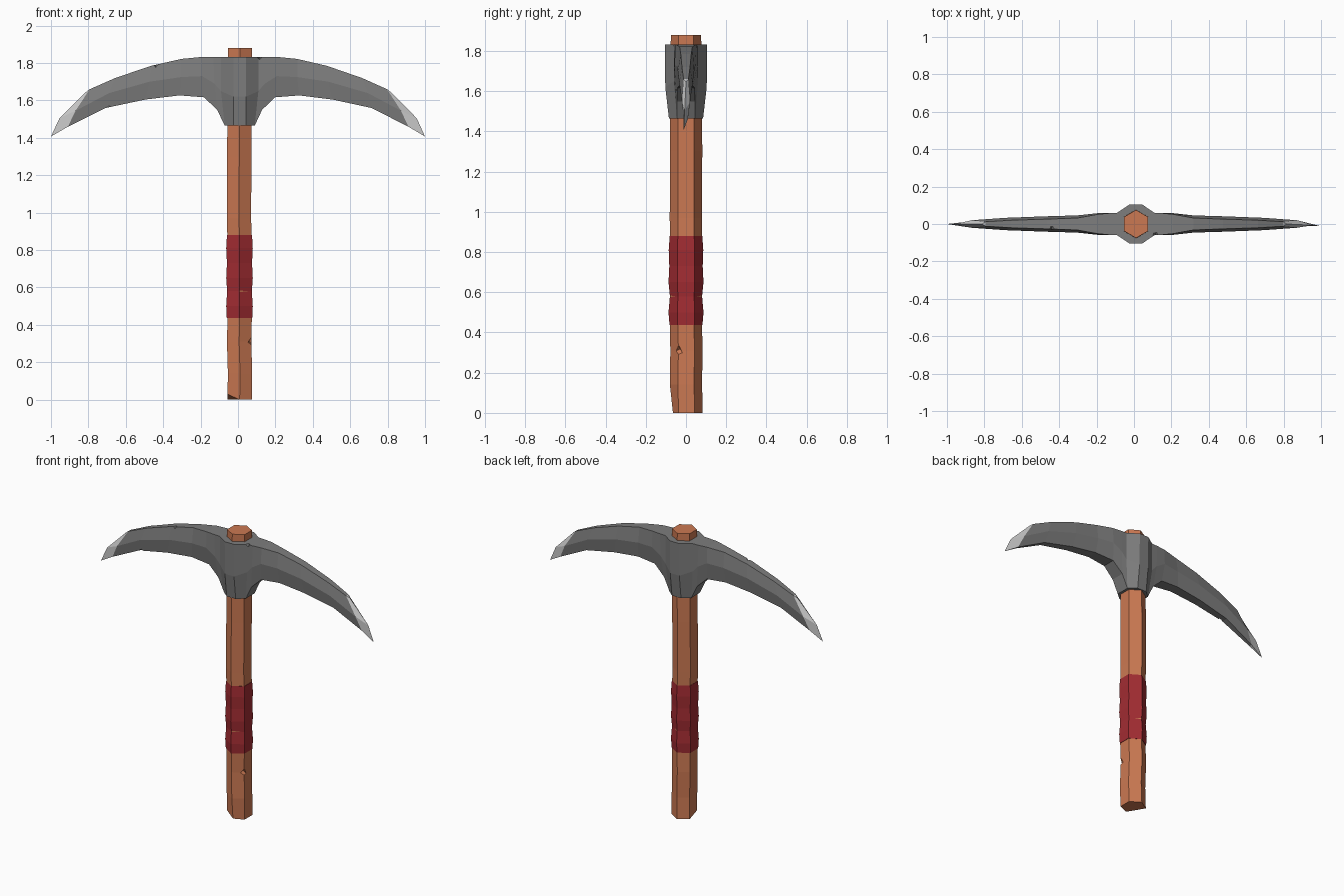
import bpy, bmesh, math
from mathutils import Vector

if "Cube" in bpy.data.objects:
    bpy.data.objects.remove(bpy.data.objects["Cube"])


def material(name, rgb):
    m = bpy.data.materials.new(name)
    m.diffuse_color = (*rgb, 1)
    m.use_nodes = True
    m.node_tree.nodes["Principled BSDF"].inputs["Base Color"].default_value = m.diffuse_color
    return m


WOOD = material("orange wood", (0.60, 0.19, 0.085))
WRAP = material("red wrap", (0.36, 0.025, 0.032))
STEEL = material("grey steel", (0.205, 0.205, 0.205))
EDGE = material("bright sharpened steel", (0.58, 0.58, 0.58))


def loft(name, rings, mats, caps=True, rule=None):
    """Skin a list of equal-sized point rings into one flat-shaded object."""
    bm = bmesh.new()
    loops = [[bm.verts.new(p) for p in ring] for ring in rings]
    n = len(loops[0])
    for k, (a, b) in enumerate(zip(loops, loops[1:])):
        for i in range(n):
            j = (i + 1) % n
            f = bm.faces.new((a[i], a[j], b[j], b[i]))
            f.material_index = rule(k) if rule else 0
    if caps:
        bm.faces.new(loops[0])
        bm.faces.new(loops[-1])
    bmesh.ops.remove_doubles(bm, verts=bm.verts, dist=1e-5)
    bmesh.ops.recalc_face_normals(bm, faces=bm.faces)
    me = bpy.data.meshes.new(name)
    bm.to_mesh(me)
    bm.free()
    for m in mats:
        me.materials.append(m)
    ob = bpy.data.objects.new(name, me)
    bpy.context.collection.objects.link(ob)
    return ob


def hexagon(z, cx, cy, rx=0.065, ry=0.08):
    """Six-sided ring with its points towards front and back."""
    return [Vector((cx + rx / 0.866 * math.cos(math.radians(30 + 60 * i)),
                    cy + ry * math.sin(math.radians(30 + 60 * i)), z))
            for i in range(6)]


def notch(target, mat, place, size):
    """Small chip knocked out of an edge."""
    bpy.ops.mesh.primitive_cube_add(size=size, location=place,
                                    rotation=(0.6, 0.7, 0.5))
    c = bpy.context.object
    c.name = "chip_cutter"
    c.data.materials.append(mat)
    c.hide_render = True
    c.hide_viewport = True
    mod = target.modifiers.new("chip", 'BOOLEAN')
    mod.operation = 'DIFFERENCE'
    mod.object = c


# Handle: slightly wavy hexagonal shaft
shaft = [(0, 0.009, 0.003), (0.14, 0.011, 0), (0.31, 0.006, 0.002),
         (0.435, 0.009, 0), (0.88, 0.008, 0), (0.97, 0.005, -0.001),
         (1.30, 0.007, 0.001), (1.50, 0.008, 0), (1.70, 0.01, 0)]
rings = [hexagon(*s) for s in shaft] + [hexagon(1.88, 0.011, 0, 0.064, 0.075)]
rings[0][3].z += 0.03          # worn corner at the foot
rings[0][4].y += 0.012
handle = loft("handle", rings, [WOOD])
notch(handle, WOOD, (0.078, -0.042, 0.31), 0.035)

# Grip: wrapped band with shallow bulges
grip = [(0.437, 0.068, 0.082), (0.50, 0.071, 0.087), (0.58, 0.066, 0.080),
        (0.65, 0.071, 0.087), (0.73, 0.067, 0.083), (0.81, 0.071, 0.086),
        (0.88, 0.067, 0.081)]
loft("grip_wrap", [hexagon(z, 0.008, 0, rx, ry) for z, rx, ry in grip], [WRAP])

# Head: (x, z) of top, middle, bottom, then half thickness at each level
half = [
    ((0.033, 1.833), (0.033, 1.62), (0.033, 1.465), 0.105, 0.103, 0.085),
    ((0.10, 1.833), (0.10, 1.65), (0.080, 1.465), 0.060, 0.060, 0.045),
    ((0.14, 1.833), (0.135, 1.69), (0.120, 1.55), 0.058, 0.060, 0.045),
    ((0.20, 1.833), (0.20, 1.73), (0.19, 1.617), 0.052, 0.058, 0.042),
    ((0.31, 1.822), (0.31, 1.725), (0.32, 1.627), 0.032, 0.046, 0.034),
    ((0.47, 1.785), (0.48, 1.70), (0.50, 1.605), 0.026, 0.041, 0.028),
    ((0.66, 1.72), (0.69, 1.64), (0.71, 1.56), 0.020, 0.033, 0.020),
    ((0.795, 1.66), (0.87, 1.545), (0.91, 1.46), 0.012, 0.020, 0.010),
    ((0.815, 1.645), (0.955, 1.505), (1.0, 1.407), 0, 0, 0),
]


def section(row, side):
    pts, w = row[:3], row[3:]
    ring = [Vector((side * x, t, z)) for (x, z), t in zip(pts, w)]
    ring += [Vector((p.x, -p.y, p.z)) for p in reversed(ring)]
    for p in ring:
        if side > 0 and p.x > 0.9:
            p.y -= 0.012 * (p.x - 0.9) / 0.1    # bent right point
        p.x += 0.01 * (1 - abs(p.x))            # head centred on the shaft
    return ring


sections = [section(r, -1) for r in reversed(half)] + [section(r, 1) for r in half]
last = len(sections) - 2
head = loft("pick_head", sections, [STEEL, EDGE], caps=False,
            rule=lambda k: int(k in (0, last)))
for spot in ((-0.44, -0.028, 1.795), (-0.69, -0.024, 1.56), (0.115, -0.06, 1.835)):
    notch(head, STEEL, spot, 0.022)
